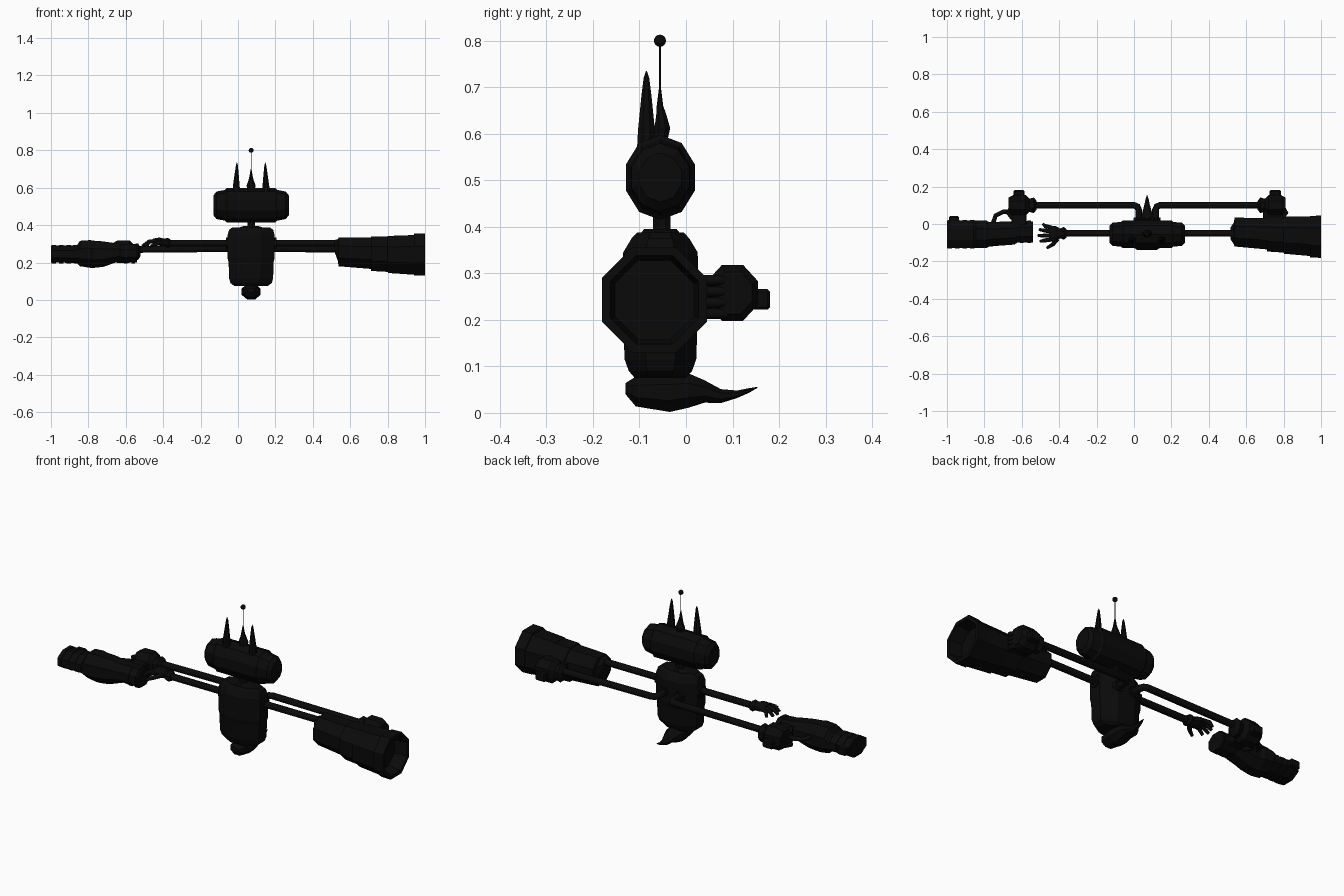
import bpy, bmesh, math
from mathutils import Vector

black = bpy.data.materials.new("black")
black.diffuse_color = (0.003, 0.003, 0.003, 1)
CX, CY = 0.07, -0.055   # centre line of the figure


def finish(ob):
    ob.data.materials.clear()
    ob.data.materials.append(black)
    return ob


def loft(name, axis, secs, n=8):
    """Skin n-sided rings; each section is (centre, half size 1, half size 2)."""
    u, v = {'x': ((0, 1, 0), (0, 0, 1)), 'y': ((0, 0, 1), (1, 0, 0)),
            'z': ((1, 0, 0), (0, 1, 0))}[axis]
    u, v = Vector(u), Vector(v)
    k = 1 / math.cos(math.pi / n)
    bm = bmesh.new()
    rings = []
    for c, a, b in secs:
        ring = []
        for i in range(n):
            t = 2 * math.pi * (i + 0.5) / n
            ring.append(bm.verts.new(Vector(c) + u * a * k * math.cos(t) + v * b * k * math.sin(t)))
        rings.append(ring)
    for r, s in zip(rings, rings[1:]):
        for i in range(n):
            j = (i + 1) % n
            bm.faces.new((r[i], r[j], s[j], s[i]))
    bm.faces.new(rings[0])
    bm.faces.new(rings[-1])
    bmesh.ops.recalc_face_normals(bm, faces=bm.faces)
    me = bpy.data.meshes.new(name)
    bm.to_mesh(me)
    bm.free()
    ob = bpy.data.objects.new(name, me)
    bpy.context.collection.objects.link(ob)
    return finish(ob)


def tube(name, pts, r, radii=None):
    """Round bar through points."""
    cu = bpy.data.curves.new(name, 'CURVE')
    cu.dimensions = '3D'
    cu.bevel_depth, cu.bevel_resolution, cu.use_fill_caps = r, 2, True
    sp = cu.splines.new('POLY')
    sp.points.add(len(pts) - 1)
    for i, p in enumerate(pts):
        sp.points[i].co = (*p, 1)
        sp.points[i].radius = radii[i] if radii else 1
    ob = bpy.data.objects.new(name, cu)
    bpy.context.collection.objects.link(ob)
    bpy.ops.object.select_all(action='DESELECT')
    ob.select_set(True)
    bpy.context.view_layer.objects.active = ob
    bpy.ops.object.convert(target='MESH')
    return finish(bpy.context.object)


def block(name, lo, hi, bevel=0.006):
    lo, hi = Vector(lo), Vector(hi)
    bpy.ops.mesh.primitive_cube_add(size=1, location=(lo + hi) / 2)
    ob = bpy.context.object
    ob.name = name
    for v in ob.data.vertices:
        v.co = Vector(a * b for a, b in zip(v.co, hi - lo))
    m = ob.modifiers.new("bevel", 'BEVEL')
    m.width, m.segments = bevel, 1
    return finish(ob)


# Head: wide capsule with chamfered ends
loft("head", 'x', [((CX + x, CY, 0.506), a, b) for x, a, b in (
    (-0.202, 0.045, 0.05), (-0.185, 0.062, 0.07), (-0.14, 0.066, 0.078), (-0.13, 0.074, 0.087),
    (0.13, 0.074, 0.087), (0.14, 0.066, 0.078), (0.185, 0.062, 0.07), (0.202, 0.045, 0.05))], 10)

# Ears
for side in (-1, 1):
    x = CX + side * 0.079
    loft("ear", 'z', [((x, -0.085, 0.555), 0.021, 0.021), ((x, -0.085, 0.61), 0.018, 0.018),
                      ((x - side * 0.002, -0.085, 0.68), 0.010, 0.011),
                      ((x - side * 0.003, -0.085, 0.72), 0.005, 0.006),
                      ((x - side * 0.003, -0.085, 0.735), 0.001, 0.001)])

# Antenna
loft("antenna_base", 'z', [((CX, -0.055, 0.585), 0.02, 0.015), ((CX, -0.051, 0.612), 0.024, 0.017),
                           ((CX, -0.053, 0.64), 0.014, 0.011), ((CX, -0.056, 0.66), 0.009, 0.007),
                           ((CX, -0.056, 0.70), 0.002, 0.002)])
tube("antenna_rod", [(CX, -0.056, 0.68), (CX, -0.056, 0.80)], 0.0018)
bpy.ops.mesh.primitive_uv_sphere_add(segments=12, ring_count=8, radius=0.013, location=(CX, -0.056, 0.80))
ball = bpy.context.object
ball.name = "antenna_ball"
finish(ball)

# Neck and torso
loft("neck", 'z', [((CX, -0.052, 0.37), 0.02, 0.019), ((CX, -0.052, 0.44), 0.02, 0.019)])
loft("collar", 'z', [((CX, CY, 0.355), 0.085, 0.05), ((CX, CY, 0.385), 0.07, 0.043),
                     ((CX, CY, 0.395), 0.04, 0.035)])
loft("torso", 'z', [((CX, CY, z), a, b) for z, a, b in (
    (0.075, 0.09, 0.055), (0.09, 0.11, 0.068), (0.115, 0.118, 0.077), (0.20, 0.12, 0.08),
    (0.225, 0.126, 0.084), (0.345, 0.126, 0.08), (0.375, 0.118, 0.062), (0.388, 0.10, 0.05))])

# Tail: thick at the front, curling to a point behind
loft("tail", 'y', [((CX, y, z), h, w) for y, z, h, w in (
    (-0.13, 0.052, 0.012, 0.02), (-0.108, 0.046, 0.032, 0.04), (-0.035, 0.044, 0.042, 0.05),
    (0.005, 0.048, 0.037, 0.045), (0.04, 0.046, 0.024, 0.033), (0.075, 0.036, 0.015, 0.022),
    (0.11, 0.04, 0.008, 0.013), (0.135, 0.048, 0.005, 0.008), (0.154, 0.055, 0.001, 0.001))])

# Front and rear arms
for side in (-1, 1):
    def X(d):
        return CX + side * d
    tube("front_arm", [(X(0.09), -0.05, 0.303), (X(0.49), -0.05, 0.303)], 0.018)
    loft("shoulder_socket", 'x', [((X(0.10), -0.05, 0.303), 0.033, 0.033),
                                  ((X(0.135), -0.05, 0.303), 0.03, 0.03)])
    tube("rear_arm", [(X(0.045), -0.02, 0.275), (X(0.045), 0.075, 0.275), (X(0.052), 0.093, 0.275),
                      (X(0.07), 0.10, 0.275), (X(0.61), 0.10, 0.27)], 0.018)
    loft("rear_socket", 'y', [((X(0.045), 0.0, 0.275), 0.03, 0.03),
                              ((X(0.045), 0.034, 0.275), 0.026, 0.026)])
    # Rear wrist, fist and its back knob
    loft("rear_wrist", 'x', [((X(d), 0.10, 0.258), a, b) for d, a, b in (
        (0.59, 0.022, 0.022), (0.605, 0.042, 0.045), (0.63, 0.035, 0.04), (0.65, 0.055, 0.06),
        (0.715, 0.055, 0.06), (0.74, 0.042, 0.045))])
    block("rear_knob", (min(X(0.655), X(0.715)), 0.14, 0.222), (max(X(0.655), X(0.715)), 0.181, 0.266))
    for i in range(4):   # fingers gripping toward the weapon
        z = 0.213 + i * 0.024
        tube("rear_finger", [(X(0.72), 0.10, z), (X(0.745), 0.06, z), (X(0.72), 0.03, z)], 0.011)

# Open left hand with spread fingers
loft("left_palm", 'x', [((x, y, z), a, b) for x, y, z, a, b in (
    (-0.36, -0.05, 0.303, 0.022, 0.02), (-0.375, -0.05, 0.305, 0.034, 0.027),
    (-0.395, -0.05, 0.308, 0.026, 0.02), (-0.42, -0.052, 0.312, 0.042, 0.022),
    (-0.455, -0.052, 0.312, 0.04, 0.016))])
for y0, y1, x1 in ((-0.02, -0.002, -0.485), (-0.04, -0.03, -0.505), (-0.062, -0.062, -0.512), (-0.083, -0.092, -0.5)):
    tube("left_finger", [(-0.44, y0, 0.315), (-0.475, (y0 + y1) / 2, 0.312), (x1, y1, 0.288)],
         0.011, [1, 1, 0.7])
tube("left_thumb", [(-0.41, -0.08, 0.308), (-0.435, -0.11, 0.30), (-0.465, -0.128, 0.288)], 0.011, [1.2, 1, 0.7])

# Right cannon: stepped flaring octagon with a hollow mouth
loft("right_cannon", 'x', [((x, y, z), r, r) for x, y, z, r in (
    (0.515, -0.05, 0.29, 0.03), (0.535, -0.05, 0.265, 0.06), (0.537, -0.043, 0.257, 0.077),
    (0.71, -0.052, 0.25, 0.084), (0.712, -0.055, 0.247, 0.092), (0.80, -0.058, 0.245, 0.095),
    (0.802, -0.06, 0.243, 0.099), (0.94, -0.065, 0.241, 0.106), (0.942, -0.068, 0.243, 0.111),
    (1.0, -0.068, 0.243, 0.113), (1.0, -0.068, 0.243, 0.095), (0.93, -0.068, 0.243, 0.085))])
block("cannon_grip", (0.69, 0.0, 0.215), (0.80, 0.075, 0.285))

# Left weapon: boxy barrel, swollen middle and narrow rear
loft("left_barrel", 'x', [((x, y, z), a, b) for x, y, z, a, b in (
    (-1.0, -0.055, 0.245, 0.072, 0.044), (-0.86, -0.055, 0.245, 0.074, 0.048),
    (-0.845, -0.055, 0.248, 0.074, 0.068), (-0.79, -0.055, 0.246, 0.074, 0.074),
    (-0.775, -0.055, 0.244, 0.066, 0.073), (-0.72, -0.052, 0.245, 0.064, 0.068),
    (-0.64, -0.048, 0.253, 0.062, 0.048), (-0.625, -0.042, 0.25, 0.058, 0.05),
    (-0.54, -0.042, 0.247, 0.056, 0.046))])
for x in (-0.985, -0.945, -0.905, -0.865):   # barrel bands
    loft("barrel_band", 'x', [((x - 0.011, -0.055, 0.245), 0.076, 0.049),
                              ((x + 0.011, -0.055, 0.245), 0.076, 0.049)])
for x in (-0.60, -0.56):   # rear bands
    loft("rear_band", 'x', [((x - 0.01, -0.042, 0.247), 0.06, 0.051),
                            ((x + 0.01, -0.042, 0.247), 0.06, 0.051)])
block("barrel_lug", (-0.99, 0.0, 0.225), (-0.935, 0.042, 0.268))
tube("weapon_handle", [(-0.64, 0.065, 0.255), (-0.70, 0.065, 0.255), (-0.74, 0.045, 0.255),
                       (-0.755, 0.0, 0.255)], 0.012)
block("weapon_grip", (-0.655, -0.01, 0.22), (-0.575, 0.07, 0.285))
